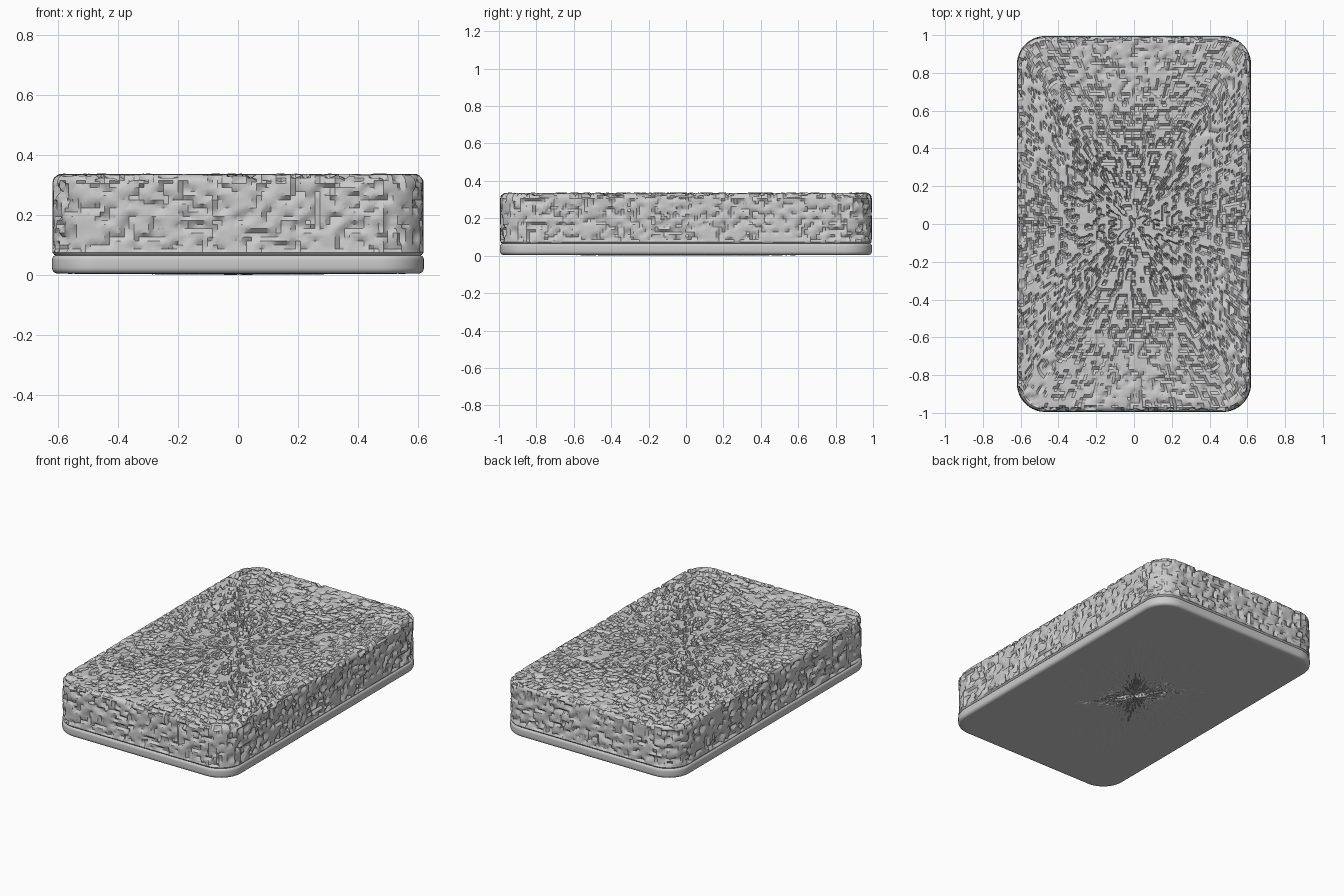
import bpy, bmesh, math, random
from mathutils import Vector, noise

if "Cube" in bpy.data.objects:
    bpy.data.objects.remove(bpy.data.objects["Cube"])

random.seed(4)
HX, HY, R = 0.62, 0.995, 0.15
N = 380  # points around the outline


def outline(inset):
    """Evenly spaced rounded rectangle, same point layout for every inset."""
    sx, sy, arc = 2 * (HX - R), 2 * (HY - R), R * math.pi / 2
    total = 2 * (sx + sy) + 4 * arc
    r = R - inset
    corners = [(HX - R, HY - R), (R - HX, HY - R), (R - HX, R - HY), (HX - R, R - HY)]
    pts = []
    for i in range(N):
        d = total * i / N
        for k in range(4):
            cx, cy = corners[k]
            nx, ny = corners[(k + 1) % 4]
            a = k * math.pi / 2
            if d < arc:
                a += d / R
                pts.append((cx + r * math.cos(a), cy + r * math.sin(a)))
                break
            d -= arc
            a += math.pi / 2
            side = sx if k % 2 == 0 else sy
            if d < side:
                t = d / side
                pts.append((cx + (nx - cx) * t + r * math.cos(a),
                            cy + (ny - cy) * t + r * math.sin(a)))
                break
            d -= side
    return pts


def slab(name, profile, bottom_rings, top_rings, rough):
    """Loft (inset, z) rings, close both ends with concentric caps, then roughen."""
    bm = bmesh.new()
    rings = []

    def add(pts, z, s=1.0):
        rings.append([bm.verts.new((x * s, y * s, z)) for x, y in pts])

    first, last = profile[0], profile[-1]
    for j in range(1, bottom_rings):
        add(outline(first[0]), first[1], j / bottom_rings)
    for inset, z in profile:
        add(outline(inset), z)
    for j in range(top_rings - 1, 0, -1):
        add(outline(last[0]), last[1], j / top_rings)
    for a, b in zip(rings, rings[1:]):
        for i in range(N):
            k = (i + 1) % N
            bm.faces.new((a[i], a[k], b[k], b[i]))
    low = bm.verts.new((0, 0, first[1]))
    high = bm.verts.new((0, 0, last[1]))
    for i in range(N):
        k = (i + 1) % N
        bm.faces.new((low, rings[0][k], rings[0][i]))
        bm.faces.new((high, rings[-1][i], rings[-1][k]))
    bm.normal_update()
    for v, d in [(v, rough(v.co, v.normal)) for v in bm.verts]:
        v.co += v.normal * d
    me = bpy.data.meshes.new(name)
    bm.to_mesh(me)
    bm.free()
    ob = bpy.data.objects.new(name, me)
    bpy.context.collection.objects.link(ob)
    bpy.context.view_layer.objects.active = ob
    ob.select_set(True)
    bpy.ops.object.shade_smooth_by_angle(angle=math.radians(35))
    ob.select_set(False)


def foam_pits(co, n):
    # open-cell foam: irregular pits cut inward from the surface
    if co.z < 0.075:
        return 0.0
    d = -0.003 * (1 + noise.noise(co * 18))
    if noise.noise(co * 32 + Vector((7.3, 1.9, 4.4))) > 0.14:
        d -= 0.013
    return d


def scourer_grain(co, n):
    # fine grain on the underside, strongest near the middle
    if n.z > -0.9:
        return 0.0
    near = max(0.0, 1 - math.hypot(co.x / HX, co.y / HY))
    return 0.004 * near if random.random() < 0.12 else 0.0


# Foam block with softly rounded top edge
foam = [(0.018, 0.062), (0.008, 0.066), (0.002, 0.074)]
foam += [(0.0, 0.085 + 0.22 * i / 16) for i in range(17)]
foam += [(0.033 * (1 - math.cos(a)), 0.305 + 0.033 * math.sin(a))
         for a in (math.pi / 2 * i / 5 for i in range(1, 6))]
slab("foam_block", foam, 2, 65, foam_pits)

# Thin abrasive pad with rounded rim
rim = [(0.02 * (1 - math.cos(a)), 0.024 + 0.02 * math.sin(a))
       for a in (-math.pi / 2 + math.pi / 2 * i / 5 for i in range(6))]
rim += [(0.016 * (1 - math.cos(a)), 0.05 + 0.016 * math.sin(a))
        for a in (math.pi / 2 * i / 5 for i in range(6))]
slab("abrasive_pad", rim, 40, 2, scourer_grain)
